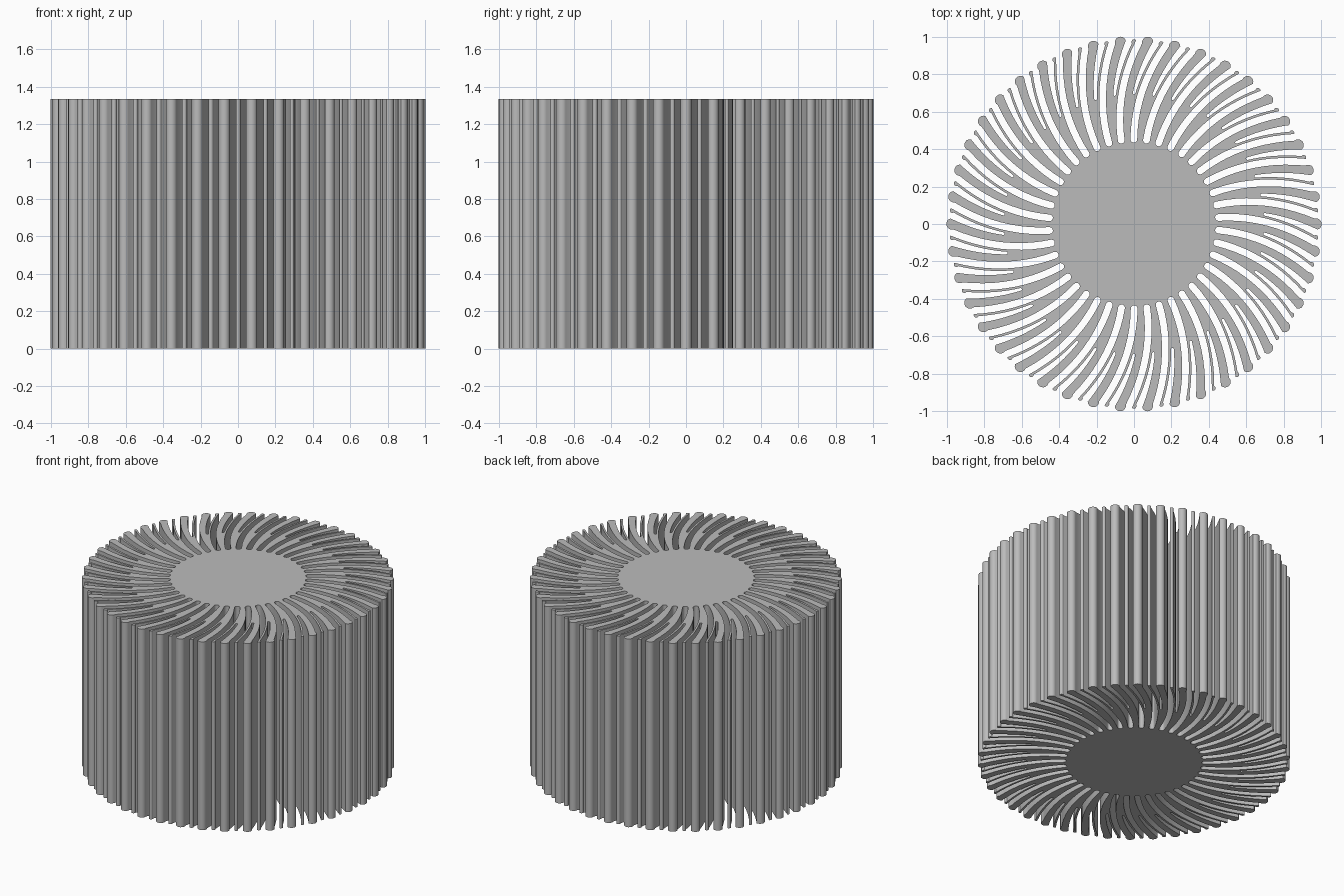
import bpy
import bmesh
import math
from mathutils import Vector

cube = bpy.data.objects.get("Cube")
if cube:
    bpy.data.objects.remove(cube)

FINS = 42
PITCH = math.tau / FINS
HEIGHT = 1.335
ROOT = 0.453      # centre of the round slot bottoms near the core
FORK = 0.70       # where each fin splits into a thick and a thin blade
RIM = 0.974       # where the rounded blade tips begin
BEND = 1.23       # curvature of the swept fins


def sweep(r):
    """Angle that a fin turns clockwise between the core and radius r."""
    return BEND * (r - 0.44) ** 2 / (2 * r)


def on_path(r, rim_angle):
    a = rim_angle + sweep(RIM) - sweep(r)
    return Vector((r * math.cos(a), r * math.sin(a)))


def half_turn(a, b, steps, side):
    """Points of a semicircle from a to b, without its ends."""
    mid, arm = (a + b) / 2, (a - b) / 2
    pts = []
    for i in range(1, steps):
        t = side * math.pi * i / steps
        c, s = math.cos(t), math.sin(t)
        pts.append(mid + Vector((arm.x * c - arm.y * s, arm.x * s + arm.y * c)))
    return pts


def slot(rim_angle, bottom, half_in, half_out, steps=10):
    """Swept slot: in along one wall, round the bottom, out along the other."""
    lower, upper = [], []
    for i in range(steps + 1):
        t = i / steps
        r = RIM + (bottom - RIM) * t
        p = on_path(r, rim_angle)
        along = (on_path(r + 0.001, rim_angle) - p).normalized()
        across = Vector((-along.y, along.x)) * (half_out + (half_in - half_out) * t)
        lower.append(p - across)
        upper.append(p + across)
    return lower + half_turn(lower[-1], upper[-1], 8, -1) + upper[::-1]


# Outline: a deep slot and a fork slot for each fin, joined by round tips
gap = math.radians(2.68)
slots = []
for n in range(FINS):
    slots.append(slot(n * PITCH - PITCH + gap, ROOT, 0.018, 0.018))
    slots.append(slot(n * PITCH - gap, FORK, 0.007, 0.018))

outline = []
for n, walls in enumerate(slots):
    following = slots[(n + 1) % len(slots)]
    outline += walls + half_turn(walls[-1], following[0], 8, 1)

# Extrude the outline into a solid
bm = bmesh.new()
base = bm.faces.new([bm.verts.new((p.x, p.y, 0)) for p in outline])
grown = bmesh.ops.extrude_face_region(bm, geom=[base], use_keep_orig=True)
top = [v for v in grown["geom"] if isinstance(v, bmesh.types.BMVert)]
bmesh.ops.translate(bm, verts=top, vec=(0, 0, HEIGHT))
bmesh.ops.recalc_face_normals(bm, faces=bm.faces)
mesh = bpy.data.meshes.new("finned_heat_sink")
bm.to_mesh(mesh)
bm.free()

sink = bpy.data.objects.new("finned_heat_sink", mesh)
bpy.context.collection.objects.link(sink)

# Plain grey metal
grey = bpy.data.materials.new("plain_grey")
grey.use_nodes = True
colour = (0.5, 0.5, 0.5, 1)
grey.diffuse_color = colour
grey.node_tree.nodes["Principled BSDF"].inputs["Base Color"].default_value = colour
mesh.materials.append(grey)

bpy.ops.object.select_all(action="DESELECT")
sink.select_set(True)
bpy.context.view_layer.objects.active = sink
bpy.ops.object.shade_smooth_by_angle(angle=math.radians(35))
